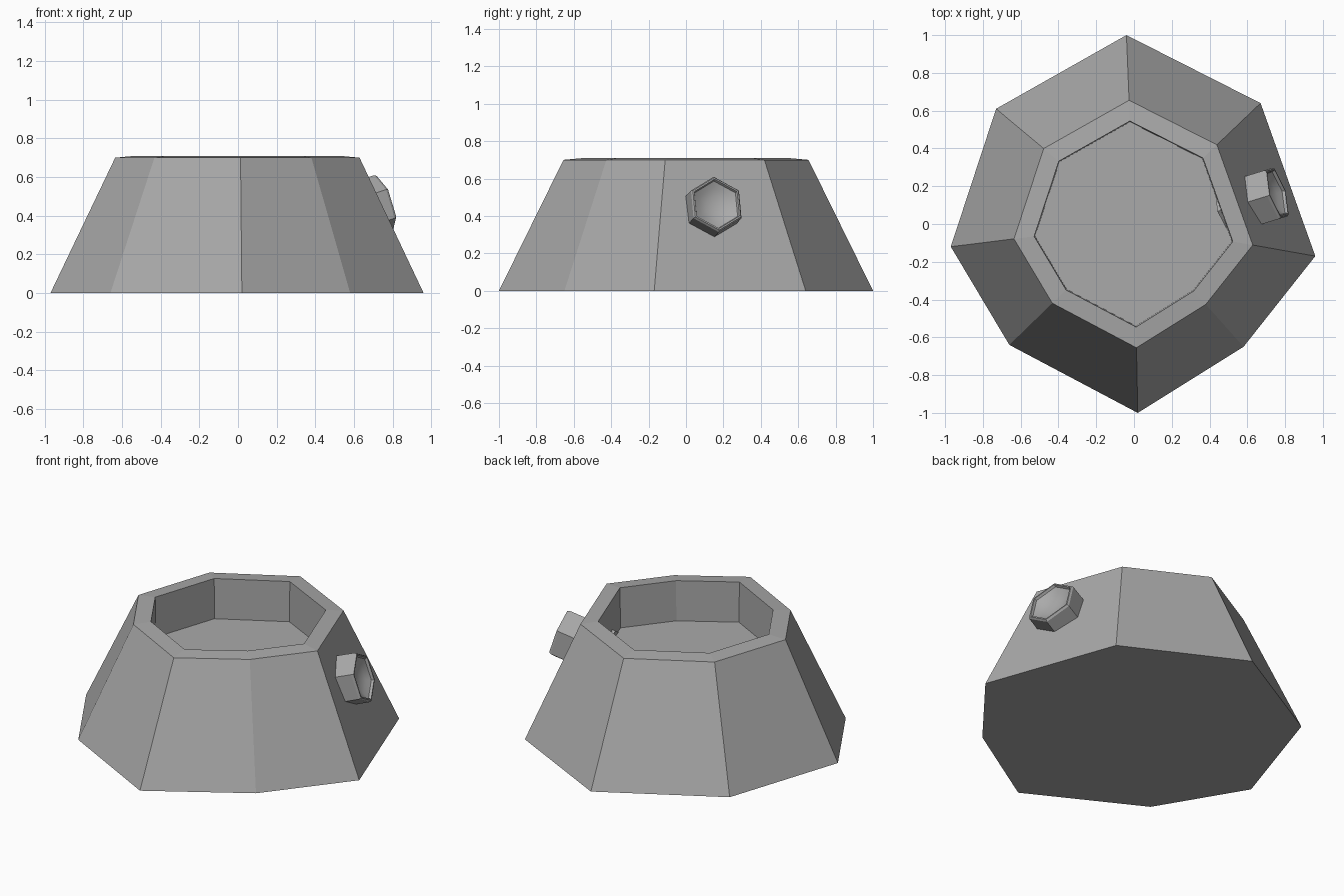
import bpy
import bmesh
import math
from mathutils import Vector

cube = bpy.data.objects.get("Cube")
if cube:
    bpy.data.objects.remove(cube, do_unlink=True)

grey = bpy.data.materials.new("stone_grey")
grey.use_nodes = True
grey.diffuse_color = (0.4, 0.4, 0.4, 1)
grey.node_tree.nodes["Principled BSDF"].inputs["Base Color"].default_value = (0.4, 0.4, 0.4, 1)


def loft(name, rings, tip=None):
    """Skin a stack of rings; cap the start, and close the end flat or to a tip."""
    bm = bmesh.new()
    loops = [[bm.verts.new(p) for p in ring] for ring in rings]
    count = len(loops[0])
    bm.faces.new(loops[0][::-1])
    for low, high in zip(loops, loops[1:]):
        for i in range(count):
            j = (i + 1) % count
            bm.faces.new((low[i], low[j], high[j], high[i]))
    if tip is None:
        bm.faces.new(loops[-1])
    else:
        point = bm.verts.new(tip)
        for i in range(count):
            bm.faces.new((loops[-1][i], loops[-1][(i + 1) % count], point))
    bmesh.ops.recalc_face_normals(bm, faces=bm.faces)
    mesh = bpy.data.meshes.new(name)
    bm.to_mesh(mesh)
    bm.free()
    mesh.materials.append(grey)
    obj = bpy.data.objects.new(name, mesh)
    bpy.context.collection.objects.link(obj)
    return obj


# Irregular eight-sided body, tapering to a rim around a shallow basin
outline = [(-0.04, 1.0), (-0.73, 0.61), (-0.97, -0.12), (-0.66, -0.64),
           (0.02, -1.0), (0.58, -0.65), (0.96, -0.17), (0.67, 0.64)]
levels = [(1, 0), (0.655, 0.70), (0.545, 0.71), (0.54, 0.46)]
loft("basin_body", [[(x * s, y * s, z) for x, y in outline] for s, z in levels])

# Hexagonal spout through the sloping side, with a dished end
axis = Vector((0.91, 0.28, 0.30)).normalized()
side = Vector((0, 0, 1)).cross(axis).normalized()
up = axis.cross(side)
centre = Vector((0.76, 0.165, 0.465))


def hexagon(radius, offset):
    return [centre + axis * offset
            + (side * math.sin(a) + up * math.cos(a)) * radius
            for a in (-i * math.tau / 6 for i in range(6))]


profile = [(0.155, -0.30), (0.155, -0.012), (0.147, 0), (0.138, 0),
           (0.132, -0.015), (0.10, -0.035), (0.055, -0.05)]
spout = loft("hexagonal_spout", [hexagon(r, d) for r, d in profile],
             centre - axis * 0.055)

# Smooth only the dished end
for face in spout.data.polygons:
    middle = face.center - centre
    depth = middle.dot(axis)
    face.use_smooth = depth > -0.1 and (middle - axis * depth).length < 0.115
